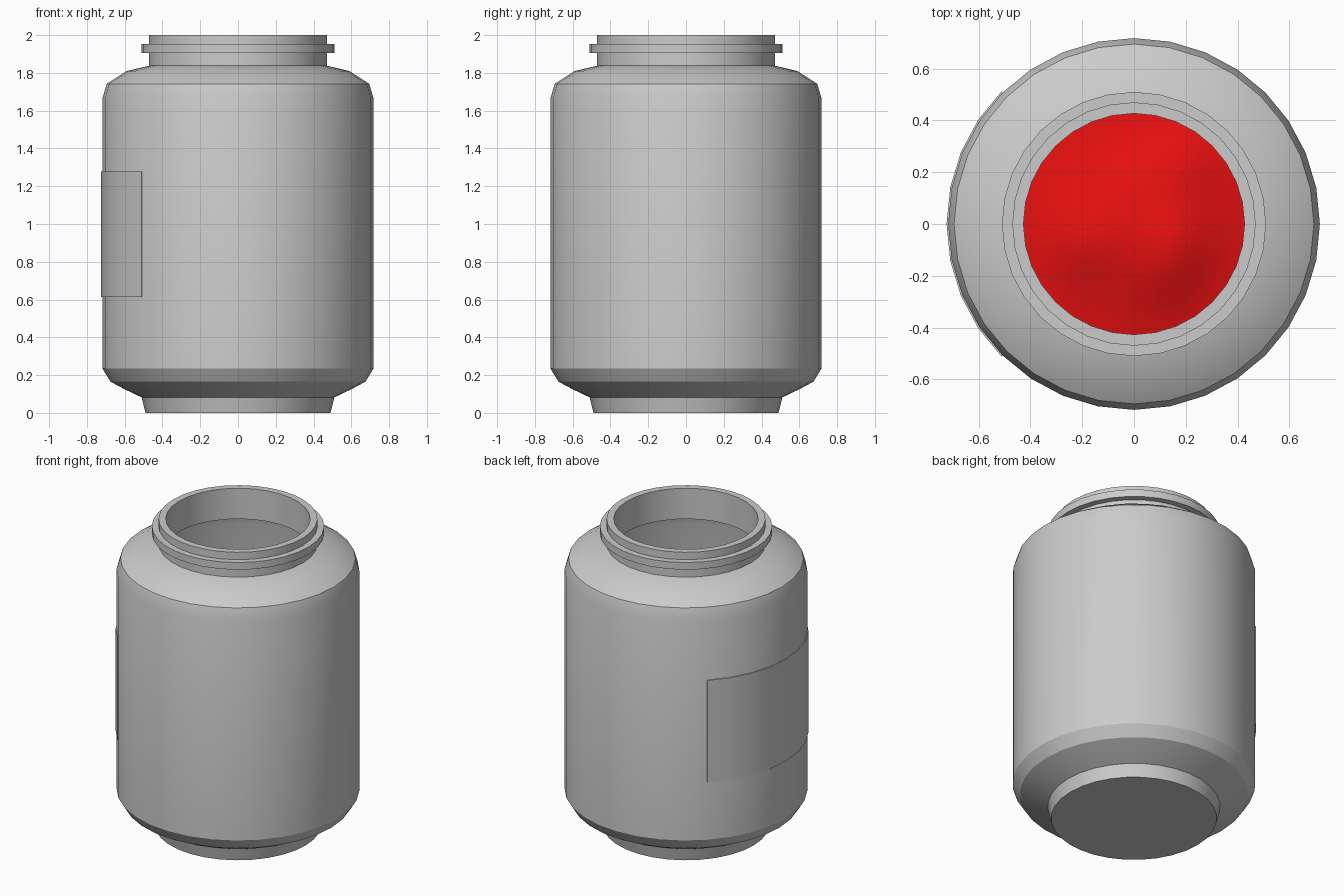
import bpy, bmesh, math

if "Cube" in bpy.data.objects:
    bpy.data.objects.remove(bpy.data.objects["Cube"])

SEG = 32


def lathe(name, profile, seg=SEG, start=0.0, sweep=2 * math.pi, closed=False):
    """Revolve (radius, z) points around z; radius 0 becomes a single pole."""
    bm = bmesh.new()
    full = abs(sweep - 2 * math.pi) < 1e-6
    count = seg if full else seg + 1
    rings = []
    for r, z in profile:
        if r == 0:
            rings.append([bm.verts.new((0, 0, z))] * count)
        else:
            angles = [start + sweep * i / seg for i in range(count)]
            rings.append([bm.verts.new((r * math.cos(a), r * math.sin(a), z)) for a in angles])
    pairs = list(zip(rings, rings[1:]))
    if closed:
        pairs.append((rings[-1], rings[0]))
    for lo, hi in pairs:
        for i in range(seg):
            j = (i + 1) % count
            corners = list(dict.fromkeys((lo[i], lo[j], hi[j], hi[i])))
            if len(corners) > 2:
                bm.faces.new(corners)
    if closed and not full:
        bm.faces.new([ring[0] for ring in rings])
        bm.faces.new([ring[-1] for ring in rings])
    bmesh.ops.recalc_face_normals(bm, faces=bm.faces[:])
    mesh = bpy.data.meshes.new(name)
    bm.to_mesh(mesh)
    bm.free()
    mesh.shade_smooth()
    mesh.set_sharp_from_angle(angle=math.radians(30))
    obj = bpy.data.objects.new(name, mesh)
    bpy.context.collection.objects.link(obj)
    return obj


# Jar: foot, body, shoulder, neck with collar, then back down the inside
outer = [(0, 0), (0.49, 0), (0.51, 0.082), (0.60, 0.125), (0.675, 0.165),
         (0.718, 0.235), (0.718, 1.665), (0.695, 1.742), (0.59, 1.81),
         (0.47, 1.838), (0.47, 1.905), (0.51, 1.905), (0.51, 1.952),
         (0.47, 1.952), (0.47, 2.0)]
inner = [(0.427, 2.0), (0.427, 1.80), (0.57, 1.77), (0.66, 1.715),
         (0.68, 1.65), (0.68, 0.26), (0.58, 0.165), (0.48, 0.12), (0, 0.12)]
lathe("jar", outer + inner)

# Label: thin curved panel on the left side
lathe("label", [(0.715, 0.613), (0.724, 0.613), (0.724, 1.277), (0.715, 1.277)],
      seg=8, start=math.radians(135), sweep=math.radians(90), closed=True)

# Contents: red filling with a lumpy top surface
LEVEL = 1.25
top = [(0.67 * k / 14, LEVEL) for k in range(14, -1, -1)]
filling = lathe("filling", [(0, 0.13), (0.47, 0.13), (0.57, 0.18), (0.67, 0.27)] + top)
lumps = [(0.0, 0.02, 0.28, 0.10), (-0.2, -0.08, 0.10, 0.03), (0.18, -0.05, 0.10, 0.035),
         (0.12, -0.20, 0.10, 0.03), (0.2, 0.24, 0.09, 0.03), (-0.05, 0.33, 0.10, -0.02)]
for v in filling.data.vertices:
    if v.co.z > LEVEL - 0.01:
        v.co.z += sum(h * math.exp(-((v.co.x - x) ** 2 + (v.co.y - y) ** 2) / (2 * s * s))
                      for x, y, s, h in lumps)
red = bpy.data.materials.new("red_filling")
red.diffuse_color = (0.8, 0.005, 0.005, 1)
red.use_nodes = True
red.node_tree.nodes["Principled BSDF"].inputs["Base Color"].default_value = red.diffuse_color
filling.data.materials.append(red)
